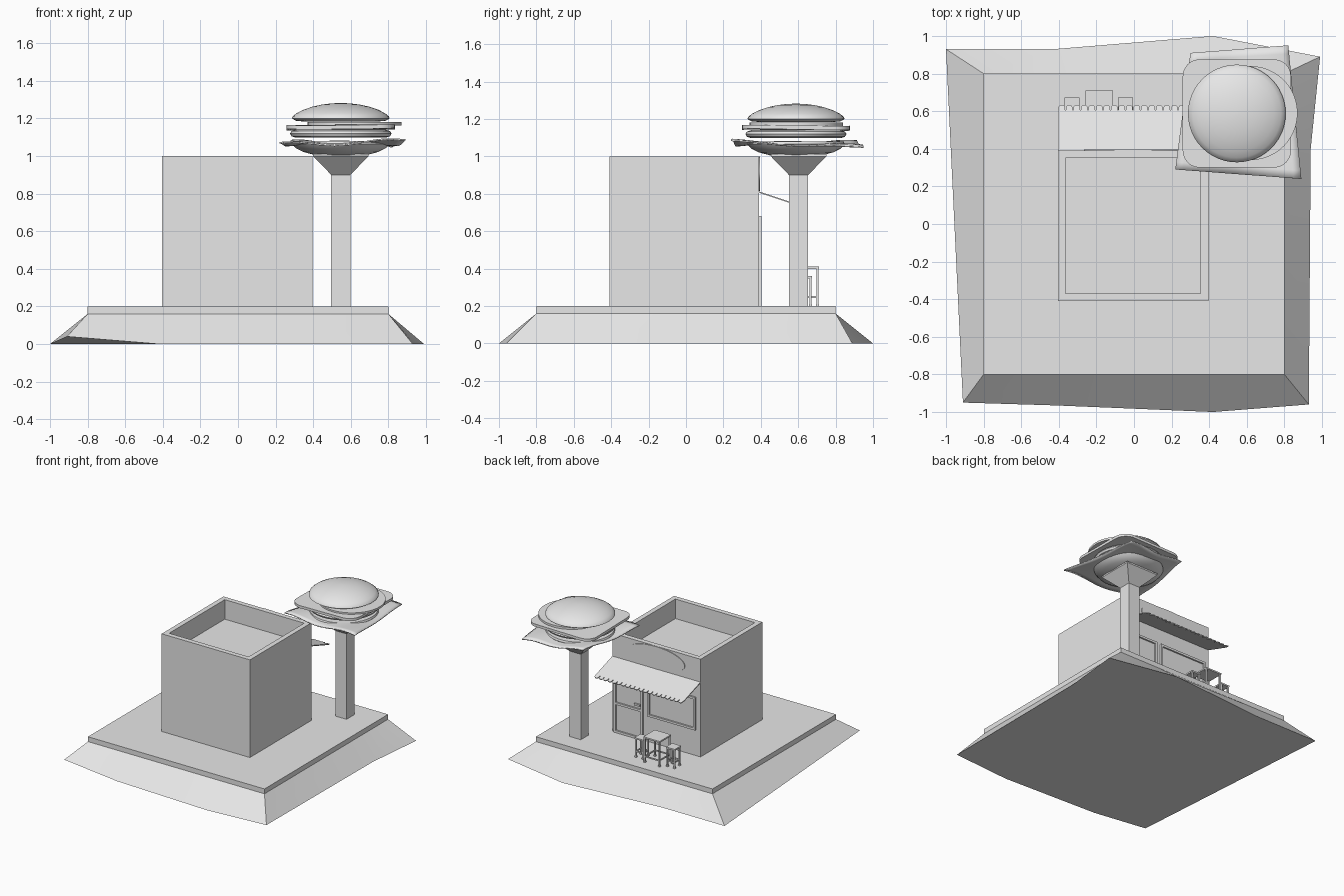
import bpy, bmesh, math
from mathutils import Vector

cube = bpy.data.objects.get("Cube")
if cube:
    bpy.data.objects.remove(cube, do_unlink=True)

GREY = bpy.data.materials.new("plain_grey")
GREY.use_nodes = True
GREY.diffuse_color = (0.8, 0.8, 0.8, 1)
GREY.node_tree.nodes["Principled BSDF"].inputs["Base Color"].default_value = (0.8, 0.8, 0.8, 1)


def finish(name, bm, smooth=None, thick=0):
    bmesh.ops.recalc_face_normals(bm, faces=bm.faces)
    mesh = bpy.data.meshes.new(name)
    bm.to_mesh(mesh)
    bm.free()
    mesh.materials.append(GREY)
    obj = bpy.data.objects.new(name, mesh)
    bpy.context.collection.objects.link(obj)
    if thick:
        mod = obj.modifiers.new("thickness", "SOLIDIFY")
        mod.thickness, mod.offset = thick, 0
    if smooth:
        bpy.ops.object.select_all(action="DESELECT")
        obj.select_set(True)
        bpy.context.view_layer.objects.active = obj
        bpy.ops.object.shade_smooth_by_angle(angle=math.radians(smooth))
    return obj


def add_box(bm, x0, x1, y0, y1, z0, z1):
    verts = bmesh.ops.create_cube(bm, size=1)["verts"]
    for v in verts:
        v.co = Vector((x1 if v.co.x > 0 else x0, y1 if v.co.y > 0 else y0, z1 if v.co.z > 0 else z0))
    return verts


def loft(name, rings, smooth=None):
    """Joins equal-sized rings of points and caps both ends."""
    bm = bmesh.new()
    loops = [[bm.verts.new(p) for p in ring] for ring in rings]
    n = len(loops[0])
    for a, b in zip(loops, loops[1:]):
        for i in range(n):
            j = (i + 1) % n
            bm.faces.new((a[i], a[j], b[j], b[i]))
    bm.faces.new(loops[0])
    bm.faces.new(loops[-1])
    return finish(name, bm, smooth)


def turned(name, profile, cx, cy, smooth=35):
    rings = [[(cx + r * math.cos(t * math.tau / 48), cy + r * math.sin(t * math.tau / 48), z)
              for t in range(48)] for r, z in profile]
    return loft(name, rings, smooth)


def square(cx, cy, half, z):
    return [(cx + sx * half, cy + sy * half, z) for sx, sy in ((-1, -1), (1, -1), (1, 1), (-1, 1))]


# Ground: uneven sloping skirt under a square slab
outline = [(-0.91, -0.95, 0.04), (-0.42, -0.965, 0), (0.42, -1, 0), (0.93, -0.96, 0), (0.94, 0.4, 0),
           (0.99, 0.89, 0), (0.42, 1, 0), (-0.43, 0.93, 0), (-1, 0.93, 0)]
S = 0.8
rim = [(max(-S, min(S, x)), max(-S, min(S, y)), 0.16) for x, y, z in outline]
loft("ground", [outline, rim, [(x, y, 0.2) for x, y, z in rim]], 30)

# Building with a sunken roof
BX, BY, BACK = -0.005, -0.01, 0.387
loft("building", [square(BX, BY, 0.4, 0.2), square(BX, BY, 0.4, 1.0),
                  square(BX, BY, 0.36, 1.0), square(BX, BY, 0.36, 0.84)])


# Door and window frames on the back wall
def frame(name, x0, x1, z0, z1, w=0.018, bars=()):
    bm = bmesh.new()
    y0, y1 = BACK, BACK + 0.016
    add_box(bm, x0, x0 + w, y0, y1, z0, z1)
    add_box(bm, x1 - w, x1, y0, y1, z0, z1)
    add_box(bm, x0 + w, x1 - w, y0, y1, z1 - w, z1)
    for z in bars:
        add_box(bm, x0 + w, x1 - w, y0, y1, z, z + w)
    finish(name, bm)


frame("door_frame", 0.11, 0.375, 0.2, 0.68, bars=(0.2, 0.43))
frame("window_frame", -0.365, 0.07, 0.41, 0.68, bars=(0.41,))
bm = bmesh.new()
add_box(bm, 0.14, 0.19, BACK, BACK + 0.016, 0.47, 0.485)
finish("door_handle", bm)

# Oval sign plate
loft("oval_sign", [[(-0.005 + 0.26 * math.cos(a * math.tau / 48), y, 0.907 + 0.092 * math.sin(a * math.tau / 48))
                    for a in range(48)] for y in (BACK, BACK + 0.009)], 35)

# Sloping awning with a row of rounded tabs on its edge
bm = bmesh.new()


def on_awning(x, y):
    return bm.verts.new((x, y, 0.81 - (y - BACK) * 0.33))


bm.faces.new([on_awning(*p) for p in ((-0.405, BACK), (0.395, BACK), (0.395, 0.605), (-0.405, 0.605))])
TABS = 20
for i in range(TABS):
    x = -0.405 + (i + 0.5) * 0.8 / TABS
    pts = [(-0.017, 0.6), (0.017, 0.6), (0.017, 0.622), (0.009, 0.631), (-0.009, 0.631), (-0.017, 0.622)]
    bm.faces.new([on_awning(x + dx, y) for dx, y in pts])
finish("awning", bm, thick=0.007)


# Table and stools with legs, feet and rungs
def furniture(name, cx, cy, half, top):
    bm = bmesh.new()
    add_box(bm, cx - half, cx + half, cy - half, cy + half, top - 0.012, top)
    d, w = half - 0.008, 0.006
    for sx in (-1, 1):
        for sy in (-1, 1):
            x, y = cx + sx * d, cy + sy * d
            add_box(bm, x - w, x + w, y - w, y + w, 0.2, top - 0.012)
            add_box(bm, x - 0.008, x + 0.008, y - 0.008, y + 0.008, 0.2, 0.21)
        add_box(bm, cx + sx * d - 0.004, cx + sx * d + 0.004, cy - d, cy + d, 0.243, 0.253)
        add_box(bm, cx - d, cx + d, cy + sx * d - 0.004, cy + sx * d + 0.004, 0.243, 0.253)
    finish(name, bm)


furniture("table", -0.185, 0.637, 0.074, 0.41)
furniture("stool_left", -0.045, 0.633, 0.04, 0.36)
furniture("stool_right", -0.33, 0.633, 0.04, 0.36)

# Square post flaring out at the top
PX, PY = 0.547, 0.602
loft("post", [square(PX, PY, 0.051, 0.2), square(PX, PY, 0.051, 0.9), square(PX, PY, 0.148, 1.0),
              square(PX, PY, 0.148, 1.012)])

# Round buns and patty
CX, CY = 0.547, 0.588
turned("bottom_bun", [(0.07, 1.0), (0.14, 1.006), (0.2, 1.022), (0.24, 1.042), (0.26, 1.065), (0.255, 1.08)], CX, CY)
turned("patty", [(0.24, 1.098), (0.262, 1.105), (0.27, 1.12), (0.262, 1.133), (0.24, 1.14)], CX, CY)
turned("tomato_slice", [(0.25, 1.163), (0.25, 1.18)], 0.62, 0.59)
turned("top_bun", [(0.2, 1.184), (0.24, 1.188), (0.26, 1.2), (0.255, 1.212), (0.235, 1.228), (0.2, 1.246),
                   (0.15, 1.263), (0.1, 1.274), (0.05, 1.28), (0.01, 1.282)], CX, CY)


# Wavy leaf sheet and rounded square slice
def rounded_square(half, corner, z):
    pts = []
    for k in range(4):
        mid = math.pi / 4 + k * math.pi / 2
        for s in range(-3, 4):
            a = mid + s * math.pi / 12
            ox, oy = (math.copysign(half - corner, f(mid)) for f in (math.cos, math.sin))
            x, y = ox + corner * math.cos(a), oy + corner * math.sin(a)
            pts.append((CX + x, CY + y, z + 0.006 * math.sin(9 * x + 4 * y)))
    return pts


loft("cheese_slice", [rounded_square(0.288, 0.09, 1.142), rounded_square(0.288, 0.09, 1.163)], 35)

bm = bmesh.new()
corners = [Vector(c) for c in ((0.22, 0.29, 1.06), (0.89, 0.24, 1.08), (0.30, 0.91, 1.075), (0.82, 0.95, 1.045))]
N = 16
grid = []
for j in range(N + 1):
    for i in range(N + 1):
        u, v = i / N, j / N
        p = corners[0].lerp(corners[1], u).lerp(corners[2].lerp(corners[3], u), v)
        edge = max(abs(u - 0.5), abs(v - 0.5)) * 2
        p.z += 0.013 * edge * math.sin(8 * u + 1) * math.cos(7 * v) + 0.012 * (1 - edge)
        grid.append(bm.verts.new(p))
for j in range(N):
    for i in range(N):
        a = j * (N + 1) + i
        bm.faces.new((grid[a], grid[a + 1], grid[a + N + 2], grid[a + N + 1]))
finish("leaf_sheet", bm, 40, thick=0.008)
